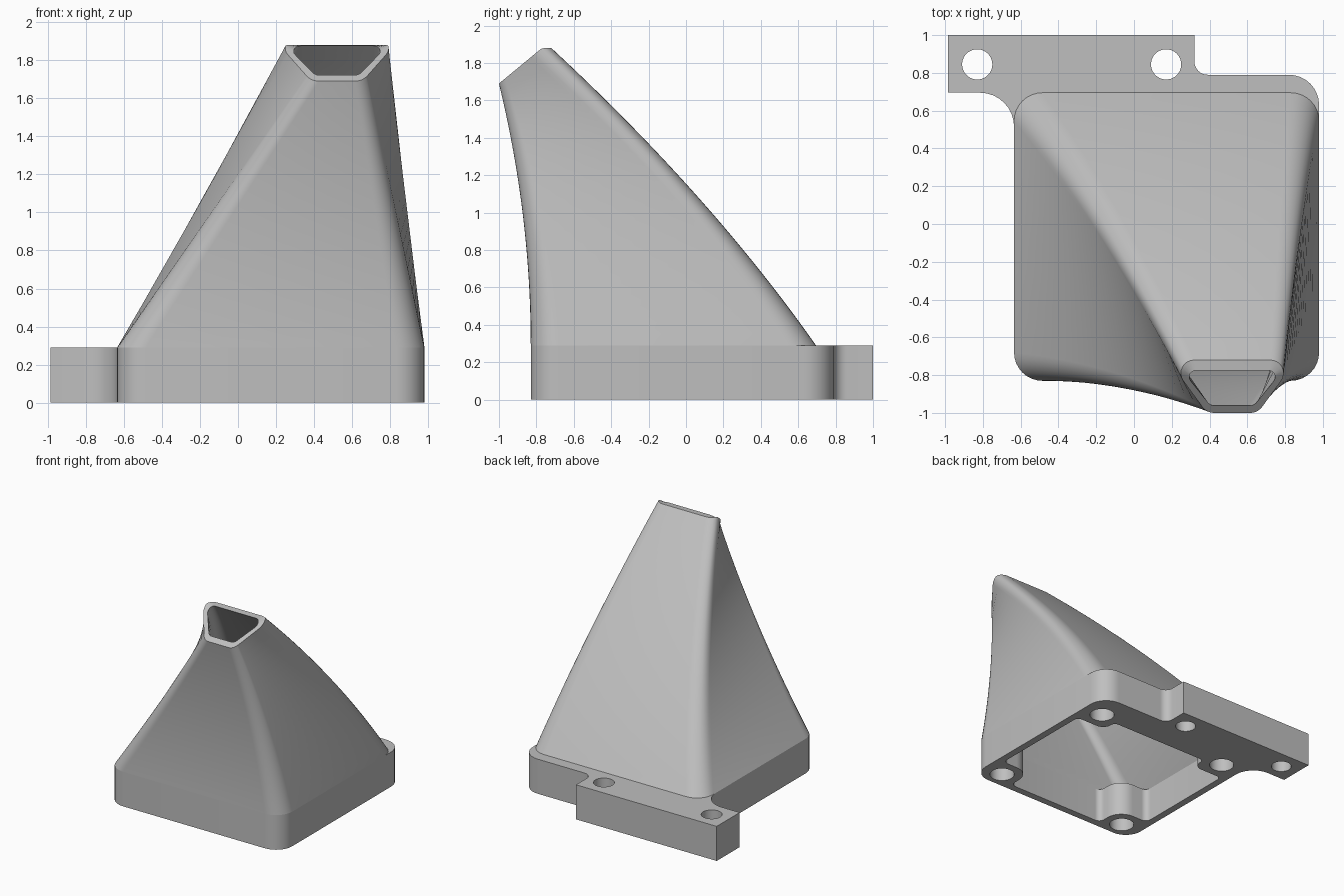
import bpy, bmesh, math
from mathutils import Vector

cube = bpy.data.objects.get("Cube")
if cube:
    bpy.data.objects.remove(cube, do_unlink=True)

grey = bpy.data.materials.new("light grey")
grey.use_nodes = True
grey.diffuse_color = (0.52, 0.52, 0.52, 1)
grey.node_tree.nodes["Principled BSDF"].inputs["Base Color"].default_value = (0.52, 0.52, 0.52, 1)

PLATE_H = 0.29
LEFT, RIGHT, FRONT, BACK = -0.635, 0.98, -0.83, 0.695


def rounded(corners, seg=8):
    """Closed outline from (x, y, radius) corners, convex or concave."""
    out = []
    for i, (x, y, r) in enumerate(corners):
        p = Vector((x, y))
        if r == 0:
            out.append(p)
            continue
        a = (Vector(corners[i - 1][:2]) - p).normalized()
        b = (Vector(corners[(i + 1) % len(corners)][:2]) - p).normalized()
        half = a.angle(b) / 2
        centre = p + (a + b).normalized() * r / math.sin(half)
        v1 = p + a * r / math.tan(half) - centre
        v2 = p + b * r / math.tan(half) - centre
        turn = math.pi - 2 * half
        for k in range(seg + 1):
            f = k / seg
            out.append(centre + (v1 * math.sin((1 - f) * turn)
                                 + v2 * math.sin(f * turn)) / math.sin(turn))
    return out


def circle(x, y, r, n=40):
    return [Vector((x + r * math.cos(math.tau * k / n),
                    y + r * math.sin(math.tau * k / n))) for k in range(n)]


def finish(name, bm):
    bmesh.ops.recalc_face_normals(bm, faces=bm.faces)
    me = bpy.data.meshes.new(name)
    bm.to_mesh(me)
    bm.free()
    me.materials.append(grey)
    ob = bpy.data.objects.new(name, me)
    bpy.context.collection.objects.link(ob)
    return ob


def prism(name, outline, z0, z1):
    bm = bmesh.new()
    face = bm.faces.new([bm.verts.new((p.x, p.y, z0)) for p in outline])
    ext = bmesh.ops.extrude_face_region(bm, geom=[face], use_keep_orig=True)
    verts = [g for g in ext["geom"] if isinstance(g, bmesh.types.BMVert)]
    bmesh.ops.translate(bm, verts=verts, vec=(0, 0, z1 - z0))
    return finish(name, bm)


def smooth(ob, degrees):
    bpy.ops.object.select_all(action="DESELECT")
    ob.select_set(True)
    bpy.context.view_layer.objects.active = ob
    bpy.ops.object.shade_smooth_by_angle(angle=math.radians(degrees))


# Mounting plate with its offset rear flange
plate = prism("mounting_plate", rounded([
    (LEFT, FRONT, 0.15), (RIGHT, FRONT, 0.15), (RIGHT, 0.79, 0.16),
    (0.32, 0.79, 0.07), (0.32, 1.0, 0), (-0.985, 1.0, 0),
    (-0.985, BACK, 0), (LEFT, BACK, 0.18)]), 0, PLATE_H)

# Opening in the plate, leaving a boss at each corner
cx0, cx1, cy0, cy1 = -0.575, 0.92, -0.77, 0.52
bx0, bx1, by0, by1 = -0.29, 0.64, -0.53, 0.395
opening = rounded([
    (bx0, cy0, 0.05), (bx1, cy0, 0.05), (bx1, by0, 0.14), (cx1, by0, 0.05),
    (cx1, by1, 0.04), (bx1, by1, 0.08), (bx1, cy1, 0.04), (bx0, cy1, 0.04),
    (bx0, by1, 0.08), (cx0, by1, 0.04), (cx0, by0, 0.05), (bx0, by0, 0.14)])
cutters = [prism("opening_cutter", opening, -0.1, 0.5)]

# Flange through holes and blind boss holes
for x in (-0.83, 0.17):
    cutters.append(prism("flange_hole_cutter", circle(x, 0.845, 0.08), -0.1, 0.5))
for x in (-0.45, 0.80):
    for y in (-0.69, 0.555):
        cutters.append(prism("boss_hole_cutter", circle(x, y, 0.097), -0.1, 0.25))

for c in cutters:
    mod = plate.modifiers.new("cut", "BOOLEAN")
    mod.operation = "DIFFERENCE"
    mod.solver = "EXACT"
    mod.object = c
bpy.context.view_layer.update()
cut = bpy.data.meshes.new_from_object(
    plate.evaluated_get(bpy.context.evaluated_depsgraph_get()))
plate.modifiers.clear()
plate.data = cut
for c in cutters:
    bpy.data.objects.remove(c, do_unlink=True)
smooth(plate, 30)


# Tapering hood: rounded rectangle swept up to a tilted trapezoid mouth
def base_section(d, r):
    return rounded([(LEFT + d, FRONT + d, r), (RIGHT - d, FRONT + d, r),
                    (RIGHT - d, BACK - d, r), (LEFT + d, BACK - d, r)])


def loft_rings(bm, bottom, top, steps=24):
    rings = []
    for s in range(steps + 1):
        t = s / steps
        ring = []
        for b, m in zip(bottom, top):
            mouth_z = min(1.88, 1.69 + (m.y + 1) * 0.826)
            bulge = 0.17 + 0.13 * (b.y - FRONT) / (BACK - FRONT)
            p = b.lerp(m, t)
            ring.append(bm.verts.new((p.x, p.y + bulge * t * (1 - t),
                                      PLATE_H + (mouth_z - PLATE_H) * t)))
        rings.append(ring)
    for lo, hi in zip(rings, rings[1:]):
        bridge(bm, lo, hi)
    return rings[0], rings[-1]


def bridge(bm, lo, hi):
    n = len(lo)
    for i in range(n):
        j = (i + 1) % n
        bm.faces.new((lo[i], lo[j], hi[j], hi[i]))


bm = bmesh.new()
mouth_outer = rounded([(0.385, -1, 0.08), (0.655, -1, 0.08),
                       (0.86, -0.72, 0.07), (0.18, -0.72, 0.07)])
mouth_inner = rounded([(0.405, -0.962, 0.05), (0.635, -0.962, 0.05),
                       (0.785, -0.775, 0.035), (0.255, -0.775, 0.035)])
outer_lo, outer_hi = loft_rings(bm, base_section(0, 0.15), mouth_outer)
inner_lo, inner_hi = loft_rings(bm, base_section(0.06, 0.1), mouth_inner)
bridge(bm, outer_hi, inner_hi)
bridge(bm, outer_lo, inner_lo)
hood = finish("tapered_hood", bm)
smooth(hood, 35)
